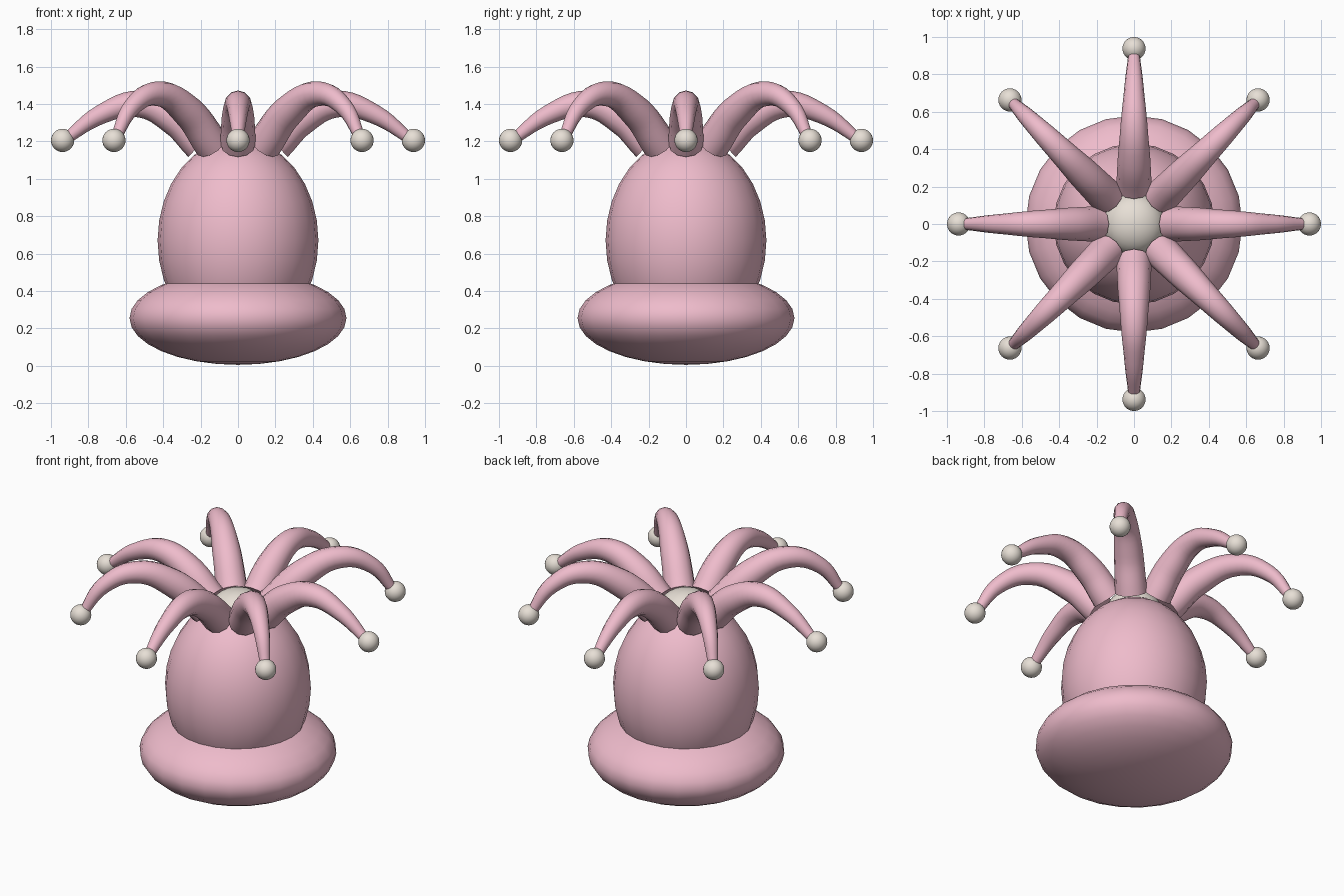
import bpy
from math import cos, sin, pi

if "Cube" in bpy.data.objects:
    bpy.data.objects.remove(bpy.data.objects["Cube"])


def material(name, rgb):
    m = bpy.data.materials.new(name)
    m.diffuse_color = (*rgb, 1)
    m.use_nodes = True
    m.node_tree.nodes["Principled BSDF"].inputs["Base Color"].default_value = m.diffuse_color
    return m


PINK = material("pink", (0.86, 0.50, 0.60))
CREAM = material("cream", (0.80, 0.74, 0.67))


def ellipsoid(name, loc, size, mat, seg=24, rings=16):
    bpy.ops.mesh.primitive_uv_sphere_add(segments=seg, ring_count=rings, radius=1, location=loc)
    o = bpy.context.object
    o.name = name
    o.scale = size
    bpy.ops.object.transform_apply(location=False, rotation=False, scale=True)
    o.data.materials.append(mat)
    bpy.ops.object.shade_smooth()
    return o


def tentacle(name, path, angle):
    """Tapered tube along (distance from axis, height, thickness) points."""
    c = bpy.data.curves.new(name, 'CURVE')
    c.dimensions = '3D'
    c.bevel_depth = 1
    c.bevel_resolution = 4
    c.resolution_u = 6
    c.use_fill_caps = True
    s = c.splines.new('BEZIER')
    s.bezier_points.add(len(path) - 1)
    for p, (r, z, t) in zip(s.bezier_points, path):
        p.co = (r * cos(angle), r * sin(angle), z)
        p.radius = t
        p.handle_left_type = p.handle_right_type = 'AUTO'
    o = bpy.data.objects.new(name, c)
    bpy.context.collection.objects.link(o)
    c.materials.append(PINK)
    bpy.ops.object.select_all(action='DESELECT')
    o.select_set(True)
    bpy.context.view_layer.objects.active = o
    bpy.ops.object.convert(target='MESH')
    bpy.ops.object.shade_smooth_by_angle(angle=pi / 4)


# Foot, stalk and mouth
ellipsoid("foot", (0, 0, 0.255), (0.58, 0.58, 0.25), PINK)
ellipsoid("body", (0, 0, 0.67), (0.43, 0.43, 0.545), PINK)
ellipsoid("mouth", (0, 0, 1.165), (0.165, 0.165, 0.125), CREAM)

# Eight drooping tentacles, the diagonal ones arching higher
LOW = [(0.20, 1.185, 0.095), (0.34, 1.32, 0.088), (0.53, 1.40, 0.072),
       (0.73, 1.345, 0.052), (0.93, 1.205, 0.028)]
HIGH = [(0.20, 1.185, 0.095), (0.38, 1.36, 0.086), (0.61, 1.455, 0.066),
        (0.80, 1.385, 0.048), (0.93, 1.21, 0.028)]
for i in range(8):
    a = i * pi / 4
    tentacle(f"tentacle_{i + 1}", HIGH if i % 2 else LOW, a)
    ellipsoid(f"tip_ball_{i + 1}", (0.938 * cos(a), 0.938 * sin(a), 1.205), (0.062,) * 3, CREAM)
